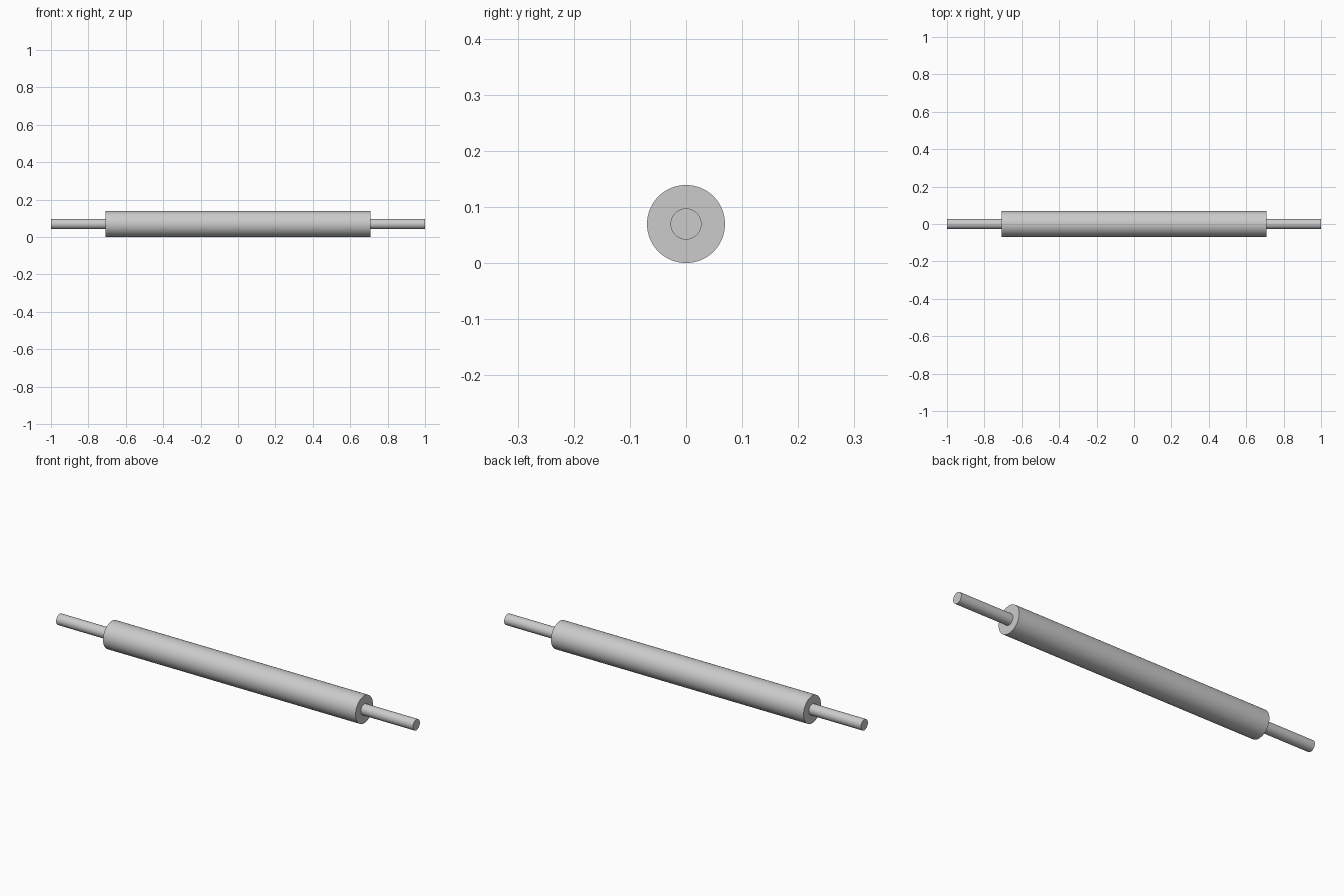
import bpy, bmesh, math

if "Cube" in bpy.data.objects:
    bpy.data.objects.remove(bpy.data.objects["Cube"])

R_BODY, R_SHAFT = 0.0695, 0.0277
X_BODY, X_END = 0.708, 1.0
SEGMENTS = 96

# Half profile (x, radius) from the middle out to the tip, mirrored to the other end
half = [(X_BODY, R_BODY), (X_BODY, R_SHAFT), (X_END, R_SHAFT), (X_END, 0)]
profile = [(-x, r) for x, r in reversed(half)] + half

# Stepped roller: wide barrel with a thin journal at each end, turned about x
bm = bmesh.new()
verts = [bm.verts.new((x, 0, r)) for x, r in profile]
edges = [bm.edges.new(pair) for pair in zip(verts, verts[1:])]
bmesh.ops.spin(bm, geom=verts + edges, cent=(0, 0, 0), axis=(1, 0, 0),
               angle=math.tau, steps=SEGMENTS, use_duplicate=False)
bmesh.ops.remove_doubles(bm, verts=bm.verts, dist=1e-5)
bmesh.ops.recalc_face_normals(bm, faces=bm.faces)

mesh = bpy.data.meshes.new("roller")
bm.to_mesh(mesh)
bm.free()
roller = bpy.data.objects.new("roller", mesh)
roller.location.z = R_BODY
bpy.context.collection.objects.link(roller)

# Smooth barrel, crisp end edges
bpy.context.view_layer.objects.active = roller
roller.select_set(True)
bpy.ops.object.shade_smooth_by_angle(angle=math.radians(30))
